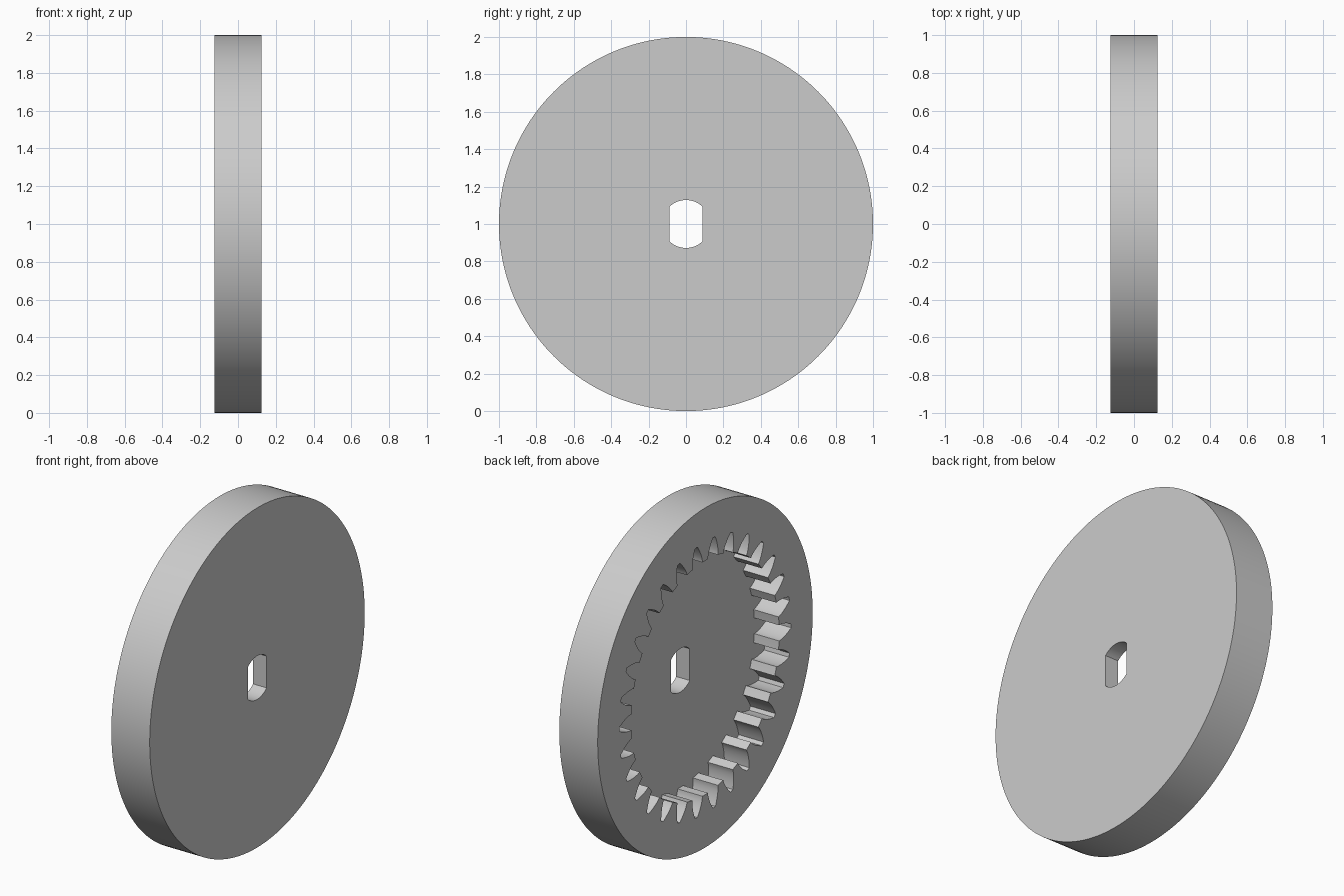
import bpy, bmesh, math

cube = bpy.data.objects.get("Cube")
if cube:
    bpy.data.objects.remove(cube, do_unlink=True)

HALF = 0.125            # half thickness of the wheel
FLOOR = 0.037           # x of the recess floor
TEETH = 30
MODULE = 0.0492
PRESSURE = math.radians(20)

grey = bpy.data.materials.new("light_grey")
grey.use_nodes = True
grey.diffuse_color = (0.6, 0.6, 0.6, 1)
grey.node_tree.nodes["Principled BSDF"].inputs["Base Color"].default_value = (0.6, 0.6, 0.6, 1)


def polar(r, a):
    return r * math.cos(a), r * math.sin(a)


def prism(name, outline, x0, x1):
    """Extrude a closed (y, z) outline along x, around the wheel axis."""
    bm = bmesh.new()
    face = bm.faces.new([bm.verts.new((x0, y, z + 1)) for y, z in outline])
    side = bmesh.ops.extrude_face_region(bm, geom=[face])["geom"]
    bmesh.ops.translate(bm, vec=(x1 - x0, 0, 0),
                        verts=[v for v in side if isinstance(v, bmesh.types.BMVert)])
    bmesh.ops.recalc_face_normals(bm, faces=bm.faces)
    mesh = bpy.data.meshes.new(name)
    bm.to_mesh(mesh)
    bm.free()
    mesh.materials.append(grey)
    obj = bpy.data.objects.new(name, mesh)
    bpy.context.collection.objects.link(obj)
    return obj


def gear_outline(steps=8):
    """Involute spaces of the internal gear, widest at the inner radius."""
    pitch = TEETH * MODULE / 2
    base = pitch * math.cos(PRESSURE)
    inner, outer = pitch - MODULE, pitch + 1.25 * MODULE

    def half_angle(r):
        a = math.acos(min(1, base / r))
        return (math.pi / (2 * TEETH) + math.tan(PRESSURE) - PRESSURE
                - math.tan(a) + a)

    radii = [inner + (outer - inner) * i / steps for i in range(steps + 1)]
    points = []
    for t in range(TEETH):
        c = math.tau * t / TEETH
        points += [polar(r, c - half_angle(r)) for r in radii]
        points += [polar(r, c + half_angle(r)) for r in reversed(radii)]
        points.append(polar(inner, c + math.pi / TEETH))
    return points


def slot_outline(radius=0.128, half_width=0.0875, steps=16):
    """Round bore with two flat sides."""
    start = math.acos(half_width / radius)
    arc = [polar(radius, start + (math.pi - 2 * start) * i / steps) for i in range(steps + 1)]
    return arc + [(-y, -z) for y, z in arc]


def cut(target, cutter):
    cutter.hide_render = True
    mod = target.modifiers.new("cut", "BOOLEAN")
    mod.operation, mod.solver, mod.object = "DIFFERENCE", "EXACT", cutter
    bpy.ops.object.select_all(action="DESELECT")
    target.select_set(True)
    bpy.context.view_layer.objects.active = target
    bpy.ops.object.modifier_apply(modifier=mod.name)
    bpy.data.objects.remove(cutter, do_unlink=True)


# Wheel disc
wheel = prism("ring_gear_wheel", [polar(1, math.tau * i / 192) for i in range(192)], -HALF, HALF)

# Toothed recess on one side, then the axle bore through the middle
cut(wheel, prism("recess_cutter", gear_outline(), -HALF - 0.1, FLOOR))
cut(wheel, prism("bore_cutter", slot_outline(), -HALF - 0.2, HALF + 0.2))

bpy.ops.object.shade_smooth_by_angle(angle=math.radians(25))
